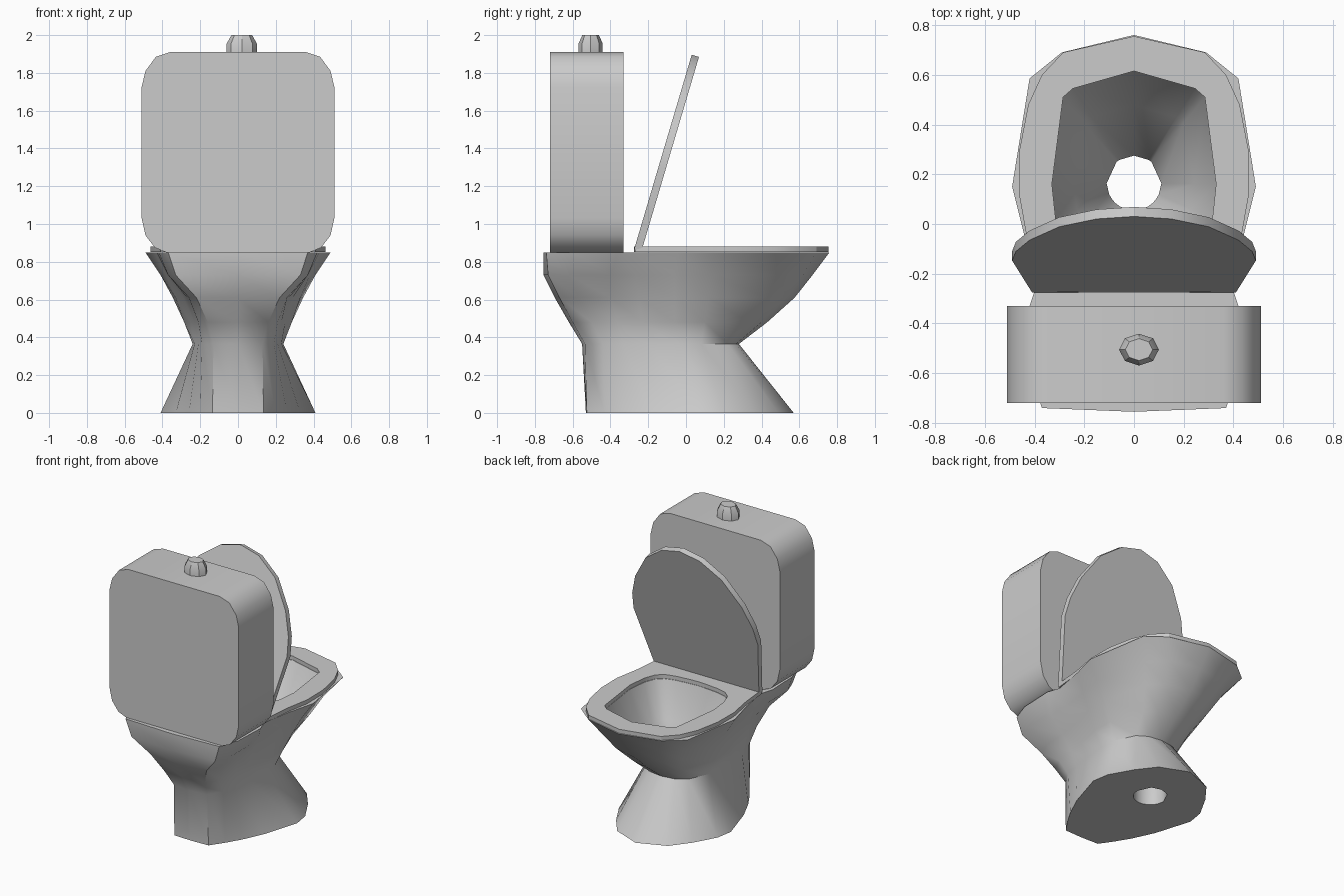
import bpy, bmesh
from math import sin, cos, pi, hypot

if "Cube" in bpy.data.objects:
    bpy.data.objects.remove(bpy.data.objects["Cube"])


def full(half):
    """Mirror a half outline (first and last point on x = 0) into a loop."""
    return half + [(-x, y) for x, y in half[-2:0:-1]]


def level(points, z):
    return [(x, y, z) for x, y in points]


def ellipse(n, rx, ry, cx, cy):
    return [(cx + rx * sin(2 * pi * i / n), cy + ry * cos(2 * pi * i / n)) for i in range(n)]


def loft(name, rings, closed=False, angle=30):
    """Skin between rings; closed joins last to first, otherwise ends are capped."""
    bm = bmesh.new()
    vs = [[bm.verts.new(p) for p in r] for r in rings]
    n = len(vs[0])
    pairs = list(zip(vs, vs[1:])) + ([(vs[-1], vs[0])] if closed else [])
    for a, b in pairs:
        for i in range(n):
            j = (i + 1) % n
            bm.faces.new((a[i], a[j], b[j], b[i]))
    if not closed:
        bm.faces.new(vs[0])
        bm.faces.new(vs[-1])
    bmesh.ops.recalc_face_normals(bm, faces=bm.faces[:])
    me = bpy.data.meshes.new(name)
    bm.to_mesh(me)
    bm.free()
    ob = bpy.data.objects.new(name, me)
    bpy.context.collection.objects.link(ob)
    bpy.ops.object.select_all(action='DESELECT')
    ob.select_set(True)
    bpy.context.view_layer.objects.active = ob
    bpy.ops.object.shade_smooth_by_angle(angle=angle * pi / 180)
    return ob


# Bowl and pedestal: outer skin upward, then rim, funnel and drain downward
foot = full([(0, .57), (.2, .49), (.3, .36), (.39, .2), (.41, .08), (.33, -.18),
             (.26, -.33), (.2, -.43), (.135, -.525), (0, -.53)])
waist = full([(0, .28), (.1, .265), (.17, .22), (.235, .08), (.24, -.04), (.23, -.2),
              (.21, -.33), (.19, -.44), (.13, -.535), (0, -.55)])
low = full([(0, .43), (.13, .4), (.2, .33), (.285, .1), (.285, -.06), (.25, -.23),
            (.23, -.36), (.21, -.5), (.16, -.6), (0, -.62)])
mid = full([(0, .575), (.18, .53), (.27, .43), (.345, .12), (.33, -.06), (.29, -.25),
            (.27, -.4), (.26, -.57), (.22, -.67), (0, -.695)])
high = full([(0, .67), (.22, .62), (.33, .5), (.41, .13), (.38, -.06), (.35, -.27),
             (.37, -.4), (.37, -.62), (.33, -.73), (0, -.755)])
rim = full([(0, .76), (.29, .69), (.42, .585), (.49, .15), (.44, -.05), (.4, -.27),
            (.43, -.36), (.42, -.6), (.37, -.74), (0, -.755)])
opening = full([(0, .615), (.245, .545), (.285, .51), (.33, .16), (.315, .02), (.285, -.06),
                (.24, -.1), (.17, -.12), (.08, -.13), (0, -.135)])
drain = [(.11 * x / hypot(x, y - .165), .165 + .11 * (y - .165) / hypot(x, y - .165))
         for x, y in opening]
funnel = [(.6 * a + .4 * c, .6 * b + .4 * d) for (a, b), (c, d) in zip(opening, drain)]
loft("bowl", [level(foot, 0), level(waist, .365), level(low, .48), level(mid, .61),
              level(high, .73), level(rim, .85), level(opening, .85),
              level(funnel, .6), level(drain, .4), level(drain, 0)], closed=True, angle=50)

# Seat ring
seat = full([(0, .755), (.285, .69), (.37, .6), (.425, .48), (.46, .3), (.462, .12),
             (.43, -.06), (.41, -.27), (.2, -.275), (0, -.275)])
loft("seat", [level(seat, .852), level(seat, .88), level(opening, .88),
              level(opening, .852)], closed=True)

# Raised lid, leaning forward from the hinge
lid = full([(0, 1.075), (.15, 1.04), (.3, .93), (.42, .74), (.475, .58), (.49, .45), (.41, 0), (0, 0)])
lid_side = lambda t: [(x, -.275 + .284 * s + .959 * t, .865 + .959 * s - .284 * t) for x, s in lid]
loft("lid", [lid_side(0), lid_side(.04)], angle=25)

# Cistern: rounded profile extruded front to back
tank = full([(0, 1.91), (.36, 1.91), (.435, 1.885), (.49, 1.81), (.51, 1.725), (.51, 1.03),
             (.49, .94), (.44, .875), (.38, .85), (0, .85)])
loft("tank", [[(x, y, z) for x, z in tank] for y in (-.72, -.33)], angle=40)

# Flush button with chamfered top
loft("flush_button", [level(ellipse(8, r, r * .8, .02, -.505), z)
                      for r, z in ((.08, 1.9), (.08, 1.955), (.055, 2))], angle=30)
